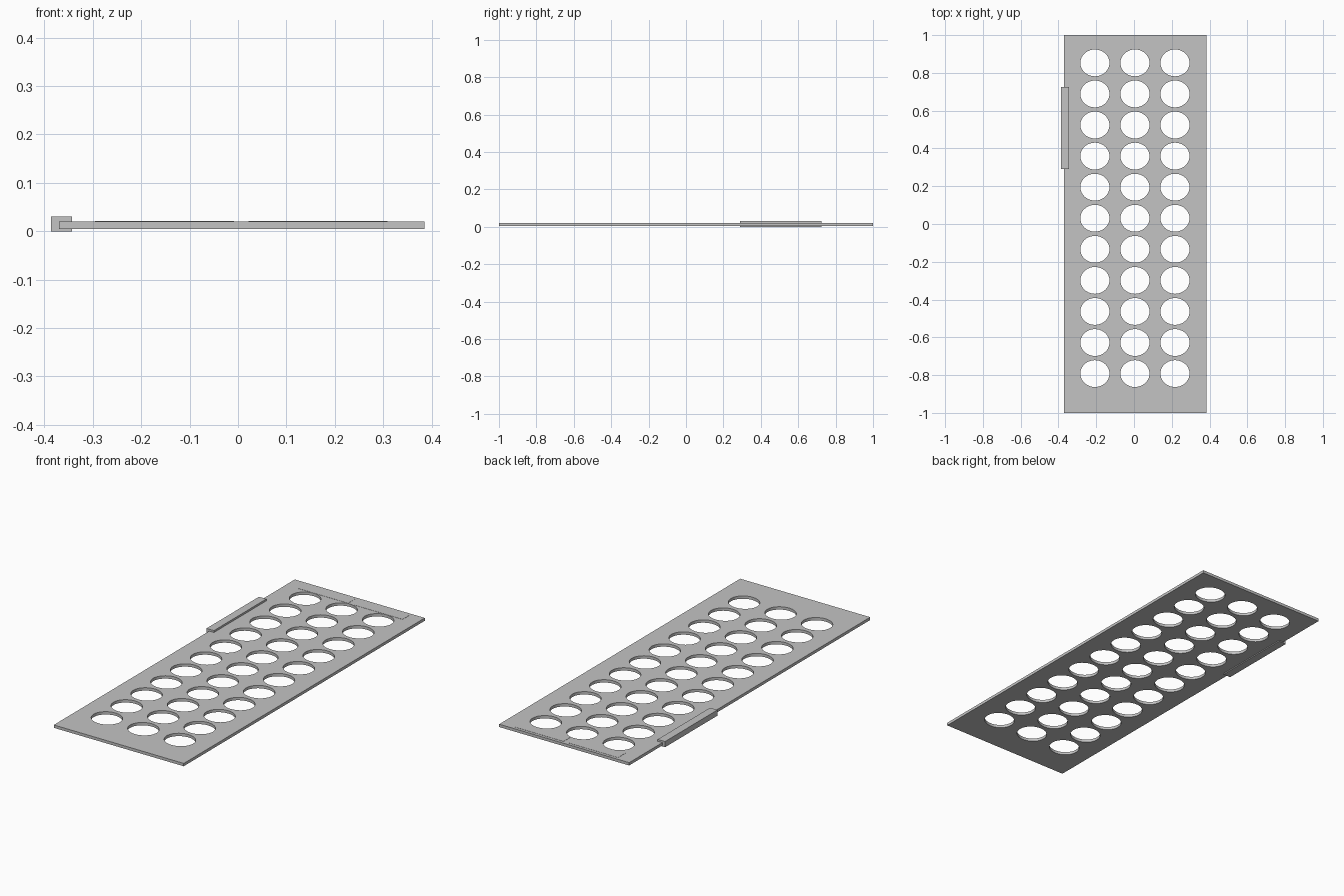
import bpy
from math import cos, sin, tau

cube = bpy.data.objects.get("Cube")
if cube:
    bpy.data.objects.remove(cube, do_unlink=True)

# Single grey finish
grey = bpy.data.materials.new("plain grey")
grey.use_nodes = True
colour = (0.55, 0.55, 0.55, 1)
grey.diffuse_color = colour
grey.node_tree.nodes["Principled BSDF"].inputs["Base Color"].default_value = colour


def box(name, x, y, z):
    """Box given by its lower and upper limit on each axis."""
    spans = (x, y, z)
    bpy.ops.mesh.primitive_cube_add(size=1)
    obj = bpy.context.object
    obj.name = name
    centre = [(a + b) / 2 for a, b in spans]
    size = [b - a for a, b in spans]
    for v in obj.data.vertices:
        v.co = [c + s * p for c, s, p in zip(centre, size, v.co)]
    obj.data.materials.append(grey)
    return obj


def outline(curve, points):
    """Add one closed straight-sided outline to a flat curve."""
    spline = curve.splines.new("POLY")
    spline.points.add(len(points) - 1)
    for p, (x, y) in zip(spline.points, points):
        p.co = (x, y, 0, 1)
    spline.use_cyclic_u = True


# Perforated plate: rectangle with three columns of eleven oval holes
bottom, top = 0.005, 0.02
left, right = -0.37, 0.385
curve = bpy.data.curves.new("perforated_plate", "CURVE")
curve.dimensions = "2D"
curve.fill_mode = "BOTH"
curve.extrude = (top - bottom) / 2
outline(curve, [(left, -1), (right, -1), (right, 1), (left, 1)])
sides = 40
for column in (-1, 0, 1):
    for row in range(11):
        cx, cy = 0.005 + 0.212 * column, 0.853 - 0.1645 * row
        outline(curve, [(cx + 0.077 * cos(tau * i / sides),
                         cy + 0.071 * sin(tau * i / sides)) for i in range(sides)])
plate = bpy.data.objects.new("perforated_plate", curve)
plate.location.z = (top + bottom) / 2
bpy.context.collection.objects.link(plate)
curve.materials.append(grey)
bpy.ops.object.select_all(action="DESELECT")
plate.select_set(True)
bpy.context.view_layer.objects.active = plate
bpy.ops.object.convert(target="MESH")
bpy.ops.object.shade_smooth_by_angle()

# Grip clipped over the edge
box("edge_grip", (-0.386, -0.343), (0.29, 0.725), (0, 0.03))

# Two thin blank label strips along the back
for name, x in (("label_strip_right", (-0.295, -0.008)),
                ("label_strip_left", (0.022, 0.309))):
    box(name, x, (0.925, 0.985), (top - 0.002, top + 0.001))
